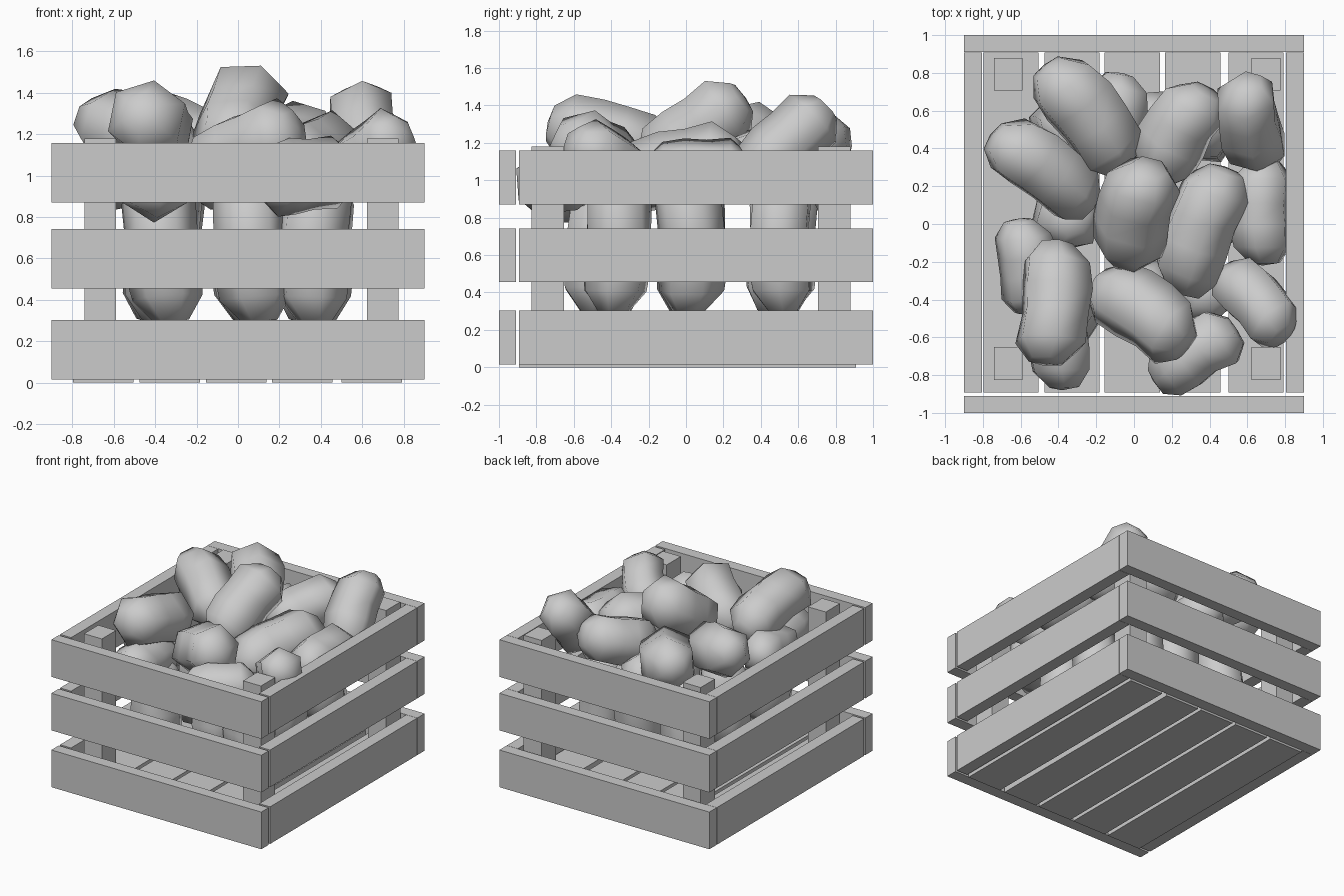
import bpy, bmesh, math, random
from mathutils import Vector

if "Cube" in bpy.data.objects:
    bpy.data.objects.remove(bpy.data.objects["Cube"])

random.seed(4)


def box(name, x0, x1, y0, y1, z0, z1):
    bpy.ops.mesh.primitive_cube_add(size=1, location=((x0 + x1) / 2, (y0 + y1) / 2, (z0 + z1) / 2))
    ob = bpy.context.object
    ob.name = name
    ob.scale = (x1 - x0, y1 - y0, z1 - z0)
    bpy.ops.object.transform_apply(location=False, rotation=False, scale=True)
    return ob


def potato(name, a, b, r, sides=6):
    """Low-poly lumpy capsule, slightly bent, running from tip a to tip b."""
    a, b = Vector(a), Vector(b)
    axis = b - a
    rot = axis.to_track_quat('Z', 'Y')
    half = axis.length / 2
    mid = (a + b) / 2
    spin = random.uniform(0, math.tau)
    profile = [(-0.95, 0.48), (-0.64, 0.95), (-0.22, 1.02), (0.2, 0.97), (0.66, 0.97), (0.96, 0.5)]
    bm = bmesh.new()
    rings = []
    for t, s in profile:
        bend = 0.03 * (0.5 - t * t)
        ring = []
        for i in range(sides):
            u = spin + math.tau * i / sides
            k = r * s * random.uniform(0.97, 1.06)
            p = Vector((k * math.cos(u) + bend, k * math.sin(u), t * half))
            ring.append(bm.verts.new(mid + rot @ p))
        rings.append(ring)
    for lo, hi in zip(rings, rings[1:]):
        for i in range(sides):
            j = (i + 1) % sides
            bm.faces.new((lo[i], lo[j], hi[j], hi[i]))
    # blunt tips
    for ring, tip, flip in ((rings[0], a, True), (rings[-1], b, False)):
        v = bm.verts.new(tip)
        for i in range(sides):
            p, q = ring[i], ring[(i + 1) % sides]
            bm.faces.new((q, p, v) if flip else (p, q, v))
    for f in bm.faces:
        f.smooth = True
    me = bpy.data.meshes.new(name)
    bm.to_mesh(me)
    bm.free()
    bpy.context.collection.objects.link(bpy.data.objects.new(name, me))


# crate walls: three levels of slats
for n, z in enumerate((0.015, 0.455, 0.87)):
    top = z + 0.288
    box(f"front_slat_{n}", -0.9, 0.9, -1.0, -0.91, z, top)
    box(f"back_slat_{n}", -0.9, 0.9, 0.91, 1.0, z, top)
    box(f"left_slat_{n}", -0.9, -0.806, -0.893, 0.908, z, top)
    box(f"right_slat_{n}", 0.806, 0.9, -0.893, 0.908, z, top)

# floor boards
for n, x in enumerate((-0.797, -0.475, -0.155, 0.165, 0.5)):
    box(f"floor_board_{n}", x, x + 0.292, -0.893, 0.908, 0.0, 0.09)

# corner posts
for nx, x in (("left", -0.742), ("right", 0.622)):
    for ny, y in (("front", -0.826), ("back", 0.706)):
        box(f"{ny}_{nx}_post", x, x + 0.153, y, y + 0.174, 0.06, 1.18)

# heaped potatoes on top: tip, tip, radius
heap = [
    ((-0.46, 0.85, 1.24), (-0.05, 0.31, 1.08), 0.20),
    ((-0.74, 0.48, 1.29), (-0.22, 0.10, 1.08), 0.19),
    ((0.10, 0.24, 1.05), (0.38, 0.72, 1.22), 0.19),
    ((-0.05, -0.21, 1.07), (0.07, 0.31, 1.45), 0.20),
    ((0.67, 0.32, 0.98), (0.58, 0.75, 1.40), 0.175),
    ((0.68, -0.22, 1.04), (0.68, 0.34, 1.06), 0.17),
    ((0.24, -0.37, 1.00), (0.48, 0.30, 1.14), 0.20),
    ((-0.20, -0.30, 1.02), (0.29, -0.63, 1.23), 0.195),
    ((0.48, -0.24, 0.98), (0.80, -0.59, 1.22), 0.165),
    ((0.10, -0.83, 0.97), (0.54, -0.55, 1.03), 0.18),
    ((-0.40, -0.09, 1.14), (-0.45, -0.74, 1.31), 0.195),
    ((-0.38, -0.88, 0.96), (-0.40, -0.30, 0.96), 0.175),
    ((-0.60, 0.03, 1.05), (-0.54, -0.47, 0.97), 0.16),
    ((-0.06, 0.80, 1.00), (-0.14, 0.35, 1.00), 0.17),
]
for n, (a, b, r) in enumerate(heap):
    potato(f"top_potato_{n}", a, b, r)

# upright potatoes underneath, the front left one standing further forward
n = 0
for y in (-0.37, 0.02, 0.51):
    for x in (-0.36, 0.07, 0.37):
        yy = y - 0.1 if n == 0 else y
        dx, dy = random.uniform(-0.05, 0.05), random.uniform(-0.07, 0.07)
        potato(f"lower_potato_{n}", (x - dx, yy - dy, 0.28), (x + dx, yy + dy, 1.0), 0.18)
        n += 1
